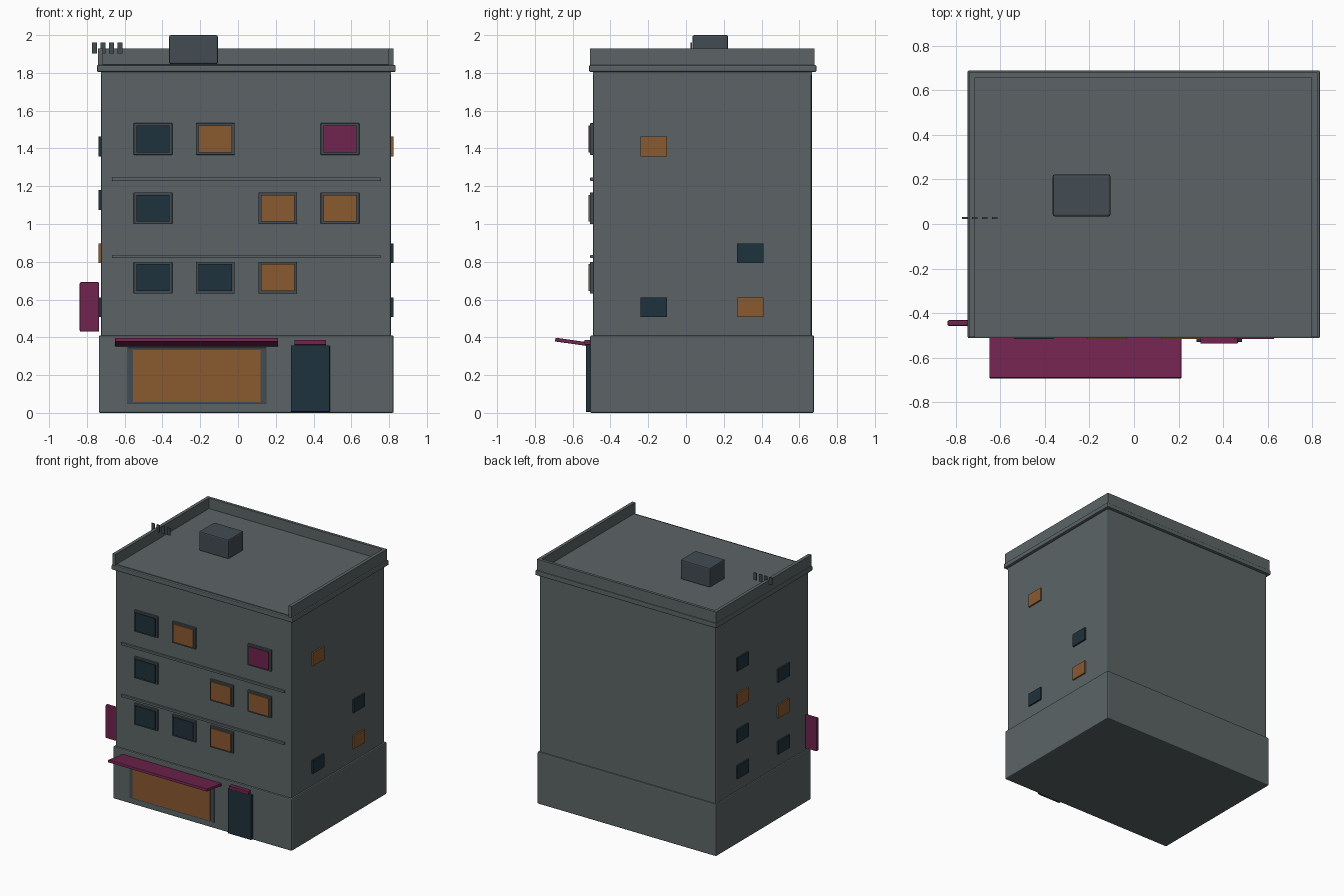
import bpy, bmesh, math

if "Cube" in bpy.data.objects:
    bpy.data.objects.remove(bpy.data.objects["Cube"])


def srgb(hex_code):
    vals = [int(hex_code[i:i + 2], 16) / 255 for i in (0, 2, 4)]
    return [v / 12.92 if v <= 0.04045 else ((v + 0.055) / 1.055) ** 2.4 for v in vals] + [1]


def material(name, hex_code):
    m = bpy.data.materials.new(name)
    m.diffuse_color = srgb(hex_code)
    m.use_nodes = True
    m.node_tree.nodes["Principled BSDF"].inputs["Base Color"].default_value = m.diffuse_color
    return m


WALL = material("wall_grey", "5C6466")
TRIM = material("trim_grey", "434C52")
DARK = material("dark_glass", "1F323C")
LIT = material("lit_glass", "8A5A30")
PINK = material("magenta", "70244E")


def box(name, x, y, z, mat, bevel=0.0, tilt=0.0):
    """Box from (min, max) ranges on each axis."""
    bm = bmesh.new()
    bmesh.ops.create_cube(bm, size=1)
    for v in bm.verts:
        v.co.x *= x[1] - x[0]
        v.co.y *= y[1] - y[0]
        v.co.z *= z[1] - z[0]
    me = bpy.data.meshes.new(name)
    bm.to_mesh(me)
    bm.free()
    ob = bpy.data.objects.new(name, me)
    ob.location = (sum(x) / 2, sum(y) / 2, sum(z) / 2)
    ob.rotation_euler.x = tilt
    bpy.context.collection.objects.link(ob)
    me.materials.append(mat)
    if bevel:
        b = ob.modifiers.new("bevel", 'BEVEL')
        b.width = bevel
        b.segments = 2
    return ob


def around(c, size):
    return (c - size / 2, c + size / 2)


# main masses
box("ground_floor", (-0.737, 0.824), (-0.508, 0.678), (0.0, 0.41), WALL, 0.008)
box("upper_floors", (-0.726, 0.811), (-0.493, 0.666), (0.38, 1.80), WALL, 0.01)
box("roof_slab", (-0.726, 0.811), (-0.493, 0.666), (1.79, 1.847), WALL)
box("cornice", (-0.747, 0.835), (-0.513, 0.69), (1.805, 1.842), WALL, 0.007)

# parapet, open at the front
box("parapet_left", (-0.74, -0.714), (-0.508, 0.68), (1.84, 1.93), WALL)
box("parapet_right", (0.798, 0.824), (-0.508, 0.68), (1.84, 1.93), WALL)
box("parapet_back", (-0.714, 0.798), (0.658, 0.68), (1.84, 1.93), WALL)

# roof equipment
box("roof_unit", (-0.365, -0.106), (0.034, 0.223), (1.847, 2.0), TRIM, 0.009)
for i in range(4):
    box(f"antenna_bar_{i}", around(-0.76 + 0.045 * i, 0.026), around(0.027, 0.007),
        (1.903, 1.96), TRIM)

# floor bands
for i, z in enumerate((0.828, 1.237)):
    box(f"floor_band_{i}", (-0.667, 0.755), (-0.507, -0.485), around(z, 0.018), WALL, 0.003)

# front windows
front = [(-0.45, 1.45, DARK), (-0.12, 1.45, LIT), (0.54, 1.45, PINK),
         (-0.45, 1.083, DARK), (0.21, 1.083, LIT), (0.54, 1.083, LIT),
         (-0.45, 0.716, DARK), (-0.12, 0.716, DARK), (0.21, 0.716, LIT)]
for i, (x, z, mat) in enumerate(front):
    box(f"window_frame_{i}", around(x, 0.204), (-0.508, -0.485), around(z, 0.168), TRIM, 0.003)
    box(f"window_glass_{i}", around(x, 0.176), (-0.516, -0.485), around(z, 0.142), mat)

# side windows
ROWS = (0.56, 0.845, 1.127, 1.41)
right = [(-0.17, 3, LIT), (0.34, 1, DARK), (-0.17, 0, DARK), (0.34, 0, LIT)]
left = [(0.34, 3, DARK), (0.34, 2, LIT), (0.34, 1, DARK), (0.34, 0, DARK),
        (-0.17, 2, DARK), (-0.17, 1, LIT), (-0.17, 0, DARK)]
for side, xs, items in (("right", (0.80, 0.823), right), ("left", (-0.738, -0.715), left)):
    for i, (y, row, mat) in enumerate(items):
        box(f"{side}_window_{i}", xs, around(y, 0.14), around(ROWS[row], 0.104), mat)

# shopfront and awning
box("shop_frame", (-0.588, 0.152), (-0.515, -0.49), (0.047, 0.345), TRIM, 0.003)
box("shop_glass", (-0.556, 0.12), (-0.522, -0.49), (0.058, 0.333), LIT)
box("awning", (-0.65, 0.213), (-0.693, -0.505), around(0.375, 0.02), PINK, 0.003,
    tilt=-math.radians(8))

# entrance
box("door", (0.28, 0.486), (-0.53, -0.49), (0.005, 0.358), DARK, 0.004)
box("door_canopy", (0.298, 0.466), (-0.537, -0.49), (0.36, 0.387), PINK, 0.003)

# blade sign
box("blade_sign", (-0.838, -0.735), (-0.458, -0.432), (0.43, 0.692), PINK, 0.007)
